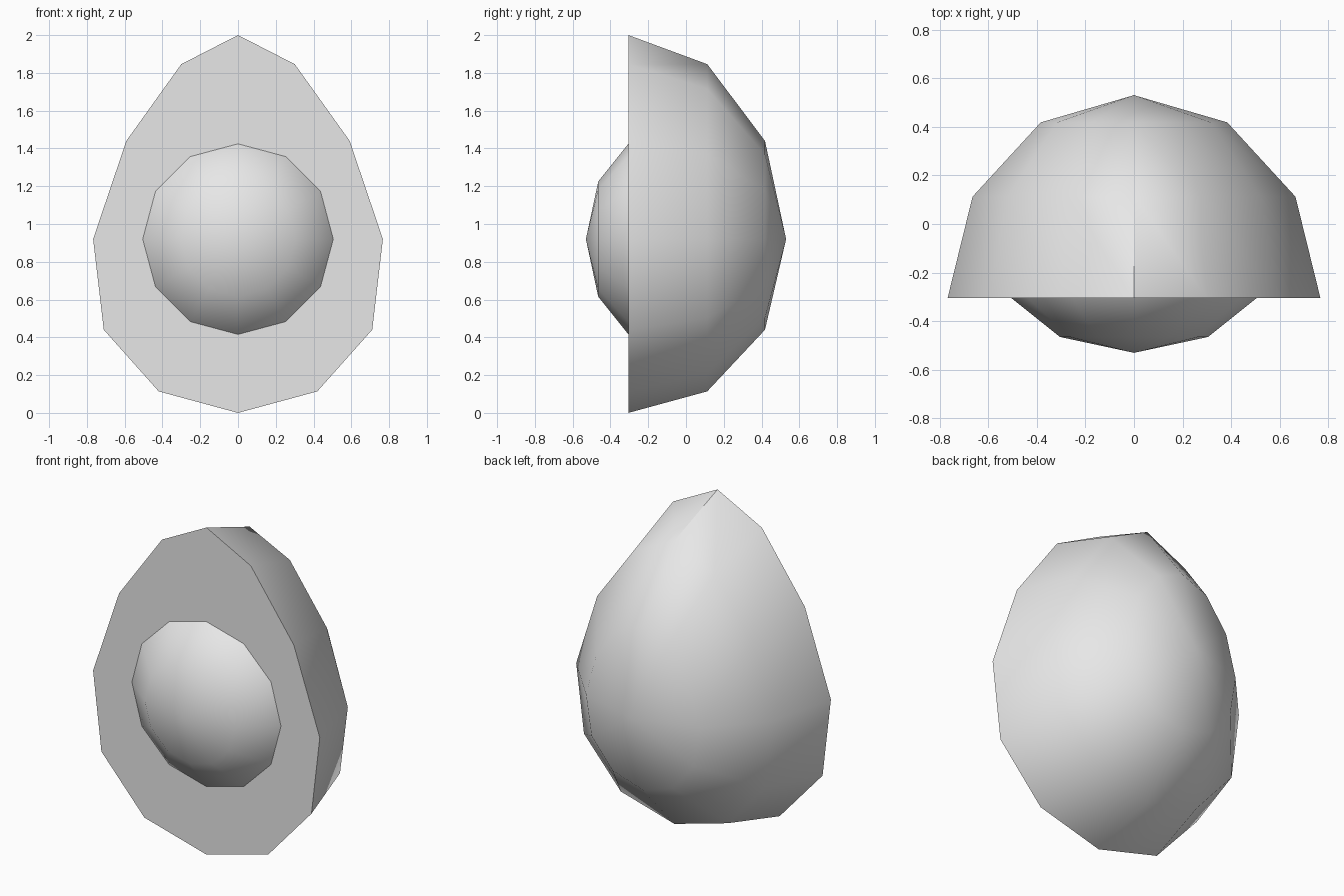
import bpy, bmesh, math
from mathutils import Matrix

cube = bpy.data.objects.get("Cube")
if cube:
    bpy.data.objects.remove(cube, do_unlink=True)

# One plain colour for the whole model
grey = bpy.data.materials.new("light grey")
grey.use_nodes = True
colour = (0.8, 0.8, 0.8, 1)
grey.diffuse_color = colour
grey.node_tree.nodes["Principled BSDF"].inputs["Base Color"].default_value = colour


def ball():
    """Low-poly unit sphere with its poles on the y axis."""
    bm = bmesh.new()
    bmesh.ops.create_uvsphere(bm, u_segments=12, v_segments=6, radius=1,
                              matrix=Matrix.Rotation(math.pi / 2, 4, 'X'))
    return bm


def finish(bm, name):
    bmesh.ops.recalc_face_normals(bm, faces=bm.faces[:])
    mesh = bpy.data.meshes.new(name)
    bm.to_mesh(mesh)
    bm.free()
    mesh.materials.append(grey)
    obj = bpy.data.objects.new(name, mesh)
    bpy.context.collection.objects.link(obj)
    bpy.ops.object.select_all(action='DESELECT')
    obj.select_set(True)
    bpy.context.view_layer.objects.active = obj
    bpy.ops.object.shade_smooth_by_angle(angle=math.radians(50))
    return obj


# Fruit half: back half of a sphere, closed with a flat face, tapered to a pear outline
bm = ball()
bmesh.ops.delete(bm, geom=[v for v in bm.verts if v.co.y < -0.01], context='VERTS')
rim = [e for e in bm.edges if e.is_boundary]
bmesh.ops.contextual_create(bm, geom=rim)
for v in bm.verts:
    x, y, u = v.co
    v.co = (x * (0.767 - 0.138 * u - 0.062 * u * u),
            -0.305 + 0.835 * y,
            0.92 + u + 0.08 * u * u)
finish(bm, "fruit_half")

# Stone: slightly flattened ball sunk into the flat face
bm = ball()
for v in bm.verts:
    x, y, z = v.co
    v.co = (0.61 * x, -0.042 + 0.488 * y, 0.92 + 0.61 * z)
finish(bm, "stone")
